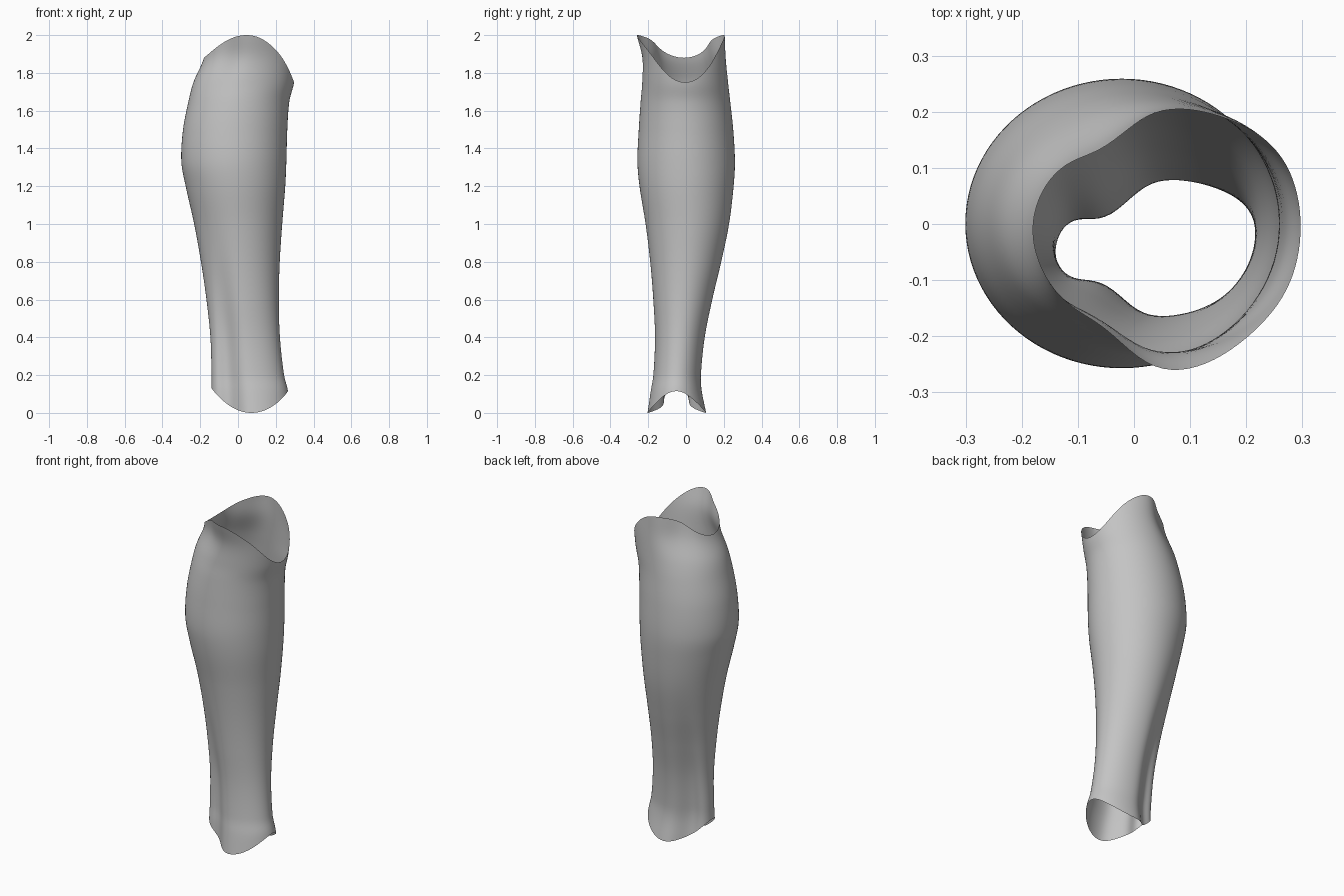
import bpy
import bmesh
import math

default_cube = bpy.data.objects.get("Cube")
if default_cube:
    bpy.data.objects.remove(default_cube, do_unlink=True)

# Cross-sections: height, back x, shin x, side y min, side y max, rear pinch
SECTIONS = [
    (0, -.14, .28, -.205, .108, .42),
    (.12, -.14, .264, -.187, .084, .42),
    (.2, -.14, .244, -.174, .08, .42),
    (.4, -.146, .222, -.165, .1, .34),
    (.6, -.167, .216, -.174, .14, .2),
    (.8, -.196, .221, -.19, .187, .08),
    (1, -.232, .234, -.214, .228, .02),
    (1.2, -.277, .25, -.246, .252, 0),
    (1.33, -.3, .256, -.257, .259, 0),
    (1.5, -.291, .261, -.25, .25, 0),
    (1.65, -.262, .272, -.24, .234, .02),
    (1.75, -.236, .297, -.232, .223, .06),
    (1.88, -.18, .31, -.232, .211, .16),
    (2, -.165, .3, -.262, .206, .2),
]
COLUMNS, ROWS = 96, 90


def section_at(z):
    """Smoothly interpolate the section values at a height."""
    last = len(SECTIONS) - 2
    i = max(k for k in range(last + 1) if k == 0 or SECTIONS[k][0] <= z)
    a, b = SECTIONS[i], SECTIONS[i + 1]
    before, after = SECTIONS[max(i - 1, 0)], SECTIONS[min(i + 2, last + 1)]
    span = b[0] - a[0]
    t = (z - a[0]) / span
    values = []
    for k in range(1, len(a)):
        slope_a = (b[k] - before[k]) / (b[0] - before[0]) * span
        slope_b = (after[k] - a[k]) / (after[0] - a[0]) * span
        rise = b[k] - a[k]
        values.append(a[k] + t * slope_a
                      + t * t * (3 * rise - 2 * slope_a - slope_b)
                      + t ** 3 * (slope_a + slope_b - 2 * rise))
    return values


def rim_heights(u):
    """Scalloped lower and upper rims; u runs from back to shin."""
    lower = (.13 if u < 0 else .115) * u * u
    offset = u + .1
    if offset > 0:
        upper = 2 - .25 * (offset / 1.1) ** 2.2
    else:
        upper = 2 - .12 * (offset / .9) ** 2
    return lower, upper


def surface_point(angle, v):
    u = math.cos(angle)
    lower, upper = rim_heights(u)
    z = lower + (upper - lower) * v
    back, shin, y_min, y_max, pinch = section_at(z)
    # Hollows on both sides of the rear tendon
    narrow = 1 - pinch * math.exp(-((u + .58) / .32) ** 2)
    x = (back + shin) / 2 + (shin - back) / 2 * u
    y = (y_min + y_max) / 2 + (y_max - y_min) / 2 * math.sin(angle) * narrow
    return x, y, z


# Open lower-leg shell
bm = bmesh.new()
rings = []
for row in range(ROWS + 1):
    rings.append([bm.verts.new(surface_point(math.tau * c / COLUMNS, row / ROWS))
                  for c in range(COLUMNS)])
for low, high in zip(rings, rings[1:]):
    for c in range(COLUMNS):
        n = (c + 1) % COLUMNS
        face = bm.faces.new((low[c], low[n], high[n], high[c]))
        face.smooth = True

mesh = bpy.data.meshes.new("lower_leg_shell")
bm.to_mesh(mesh)
bm.free()
shell = bpy.data.objects.new("lower_leg_shell", mesh)
bpy.context.collection.objects.link(shell)

# Plain grey
grey = bpy.data.materials.new("plain_grey")
grey.use_nodes = True
colour = (.55, .55, .55, 1)
grey.diffuse_color = colour
grey.node_tree.nodes["Principled BSDF"].inputs["Base Color"].default_value = colour
mesh.materials.append(grey)
